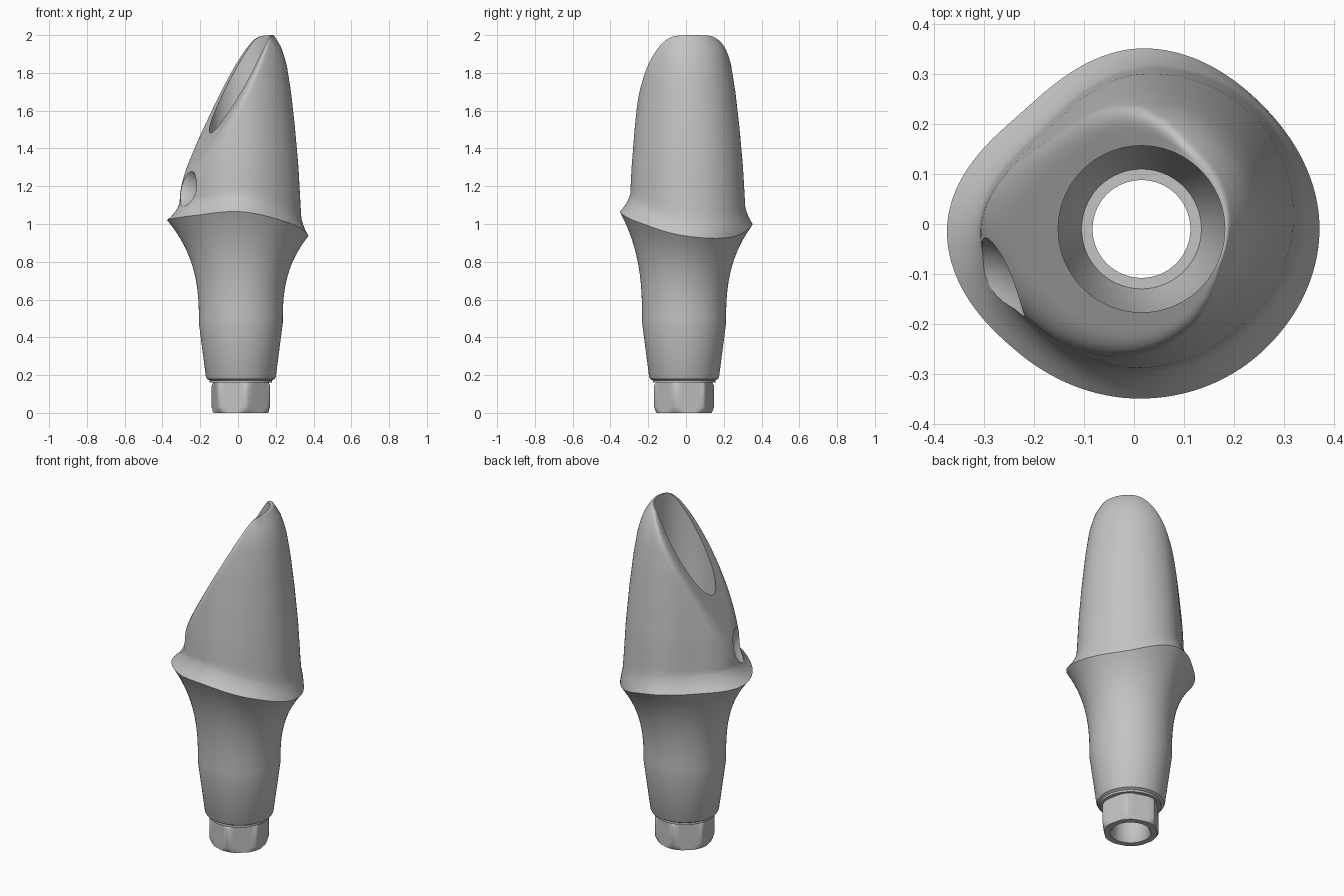
import bpy, bmesh, math

cube = bpy.data.objects.get("Cube")
if cube:
    bpy.data.objects.remove(cube, do_unlink=True)

SEGMENTS = 180
CX, CY = 0.015, -0.01          # axis of the screw channel
BORE, SEAT, HOLE = 0.167, 0.12, 0.098
SHOULDER = 0.095

metal = bpy.data.materials.new("satin_grey_metal")
metal.use_nodes = True
GREY = (0.55, 0.55, 0.55, 1)
metal.diffuse_color = GREY
metal.node_tree.nodes["Principled BSDF"].inputs["Base Color"].default_value = GREY

# Samples every 45 degrees, counter-clockwise from +x
MARGIN_RADIUS = [0.357, 0.347, 0.362, 0.335, 0.39, 0.35, 0.34, 0.345]
MARGIN_HEIGHT = [0.938, 0.93, 1.0, 1.015, 1.02, 1.045, 1.065, 1.01]
FOOT_RADIUS = [0.315, 0.33, 0.322, 0.283, 0.325, 0.293, 0.288, 0.287]
# Taper of the post by height
TAPER = [(1.0, 1.02), (1.1, 1), (1.3, 0.965), (1.5, 0.91), (1.7, 0.84),
         (1.85, 0.765), (1.93, 0.685), (1.97, 0.62), (2.0, 0.55)]


def around(samples, angle):
    """Smooth periodic interpolation of samples around the axis."""
    n = len(samples)
    u = angle / math.tau * n
    i = math.floor(u)
    t = u - i
    a, b, c, d = (samples[(i + k) % n] for k in (-1, 0, 1, 2))
    return b + 0.5 * t * (c - a + t * (2*a - 5*b + 4*c - d + t * (3*(b - c) + d - a)))


def taper(z):
    for (z0, f0), (z1, f1) in zip(TAPER, TAPER[1:]):
        if z <= z1:
            return f0 + (f1 - f0) * (z - z0) / (z1 - z0)
    return TAPER[-1][1]


def cap_height(r, angle):
    """Slanted cut blended into the flat top."""
    slope = 1.785 + r * (1.73 * math.cos(angle) + 0.51 * math.sin(angle))
    top = 2.005
    return 0.5 * (slope + top - math.sqrt((slope - top) ** 2 + 0.002))


def bezier(p, q, s, steps):
    pts = []
    for k in range(steps + 1):
        t = k / steps
        pts.append(tuple((1-t)**2 * a + 2*t*(1-t) * b + t*t * c
                         for a, b, c in zip(p, q, s)))
    return pts


def body_profile(angle):
    """Closed (radius, height) section of the body at one angle."""
    margin, zm = around(MARGIN_RADIUS, angle), around(MARGIN_HEIGHT, angle)
    foot = around(FOOT_RADIUS, angle)

    def wall(z):
        return max(foot * taper(z), BORE + 0.006)

    # Neck and flaring emergence profile
    pts = [(HOLE, 0.16), (0.165, 0.16), (0.165, 0.172), (0.18, 0.18), (0.185, 0.19)]
    pts += [(0.222, 0.475)]
    for k in range(1, 17):
        t = k / 16
        pts.append((0.222 + (margin - 0.222) * t ** 2.7, 0.475 + (zm - 0.475) * t))
    # Shoulder fillet up to the post
    zf = zm + SHOULDER
    pts += bezier((margin, zm), (wall(zf) + 0.012, zm + 0.045), (wall(zf), zf), 6)[1:]
    # Height where the post wall meets the cut
    low, high = zf, 2.0
    for _ in range(30):
        mid = (low + high) / 2
        if mid < cap_height(wall(mid), angle):
            low = mid
        else:
            high = mid
    rim = wall(low)
    soft = min(0.06, 0.5 * (rim - BORE))
    z_start = max(low - 1.5 * soft, zf + 0.005)
    for k in range(1, 19):
        z = zf + (z_start - zf) * k / 18
        pts.append((wall(z), z))
    # Rounded rim, cut face, screw channel
    inner = rim - soft
    pts += bezier(pts[-1], (rim, low), (inner, cap_height(inner, angle)), 8)[1:]
    for k in range(1, 7):
        r = inner + (BORE - inner) * k / 6
        pts.append((r, cap_height(r, angle)))
    pts += [(BORE, 0.6), (SEAT, 0.45), (HOLE, 0.45)]
    return pts


def hex_profile(angle):
    """Closed section of the six-sided connector."""
    turn = math.radians(12)   # middle of one flat
    off = (angle - turn + math.pi / 6) % (math.pi / 3) - math.pi / 6
    r = 0.142 / math.cos(off)
    r = min(r, 0.161)
    return [(HOLE + 0.012, 0), (min(r, 0.145), 0), (min(r, 0.152), 0.01), (r, 0.03),
            (r, 0.145), (min(r, 0.148), 0.165), (HOLE, 0.165), (HOLE, 0.02)]


def loft(name, profile):
    bm = bmesh.new()
    columns = []
    for s in range(SEGMENTS):
        a = math.tau * s / SEGMENTS
        columns.append([bm.verts.new((CX + r * math.cos(a), CY + r * math.sin(a), z))
                        for r, z in profile(a)])
    for s in range(SEGMENTS):
        c0, c1 = columns[s], columns[(s + 1) % SEGMENTS]
        for k in range(len(c0)):
            j = (k + 1) % len(c0)
            bm.faces.new((c0[k], c1[k], c1[j], c0[j]))
    bmesh.ops.recalc_face_normals(bm, faces=bm.faces)
    mesh = bpy.data.meshes.new(name)
    bm.to_mesh(mesh)
    bm.free()
    mesh.materials.append(metal)
    obj = bpy.data.objects.new(name, mesh)
    bpy.context.collection.objects.link(obj)
    return obj


def activate(obj):
    bpy.ops.object.select_all(action='DESELECT')
    obj.select_set(True)
    bpy.context.view_layer.objects.active = obj


body = loft("abutment_body", body_profile)
connector = loft("hex_connector", hex_profile)

# Shallow round dimple low on the post
a = math.radians(201)
bpy.ops.mesh.primitive_uv_sphere_add(
    segments=48, ring_count=24, radius=0.125,
    location=(CX + 0.378 * math.cos(a), CY + 0.378 * math.sin(a), 1.205))
cutter = bpy.context.object
cutter.name = "dimple_cutter"
cutter.hide_render = True
cutter.data.materials.append(metal)
activate(body)
cut = body.modifiers.new("dimple", 'BOOLEAN')
cut.operation = 'DIFFERENCE'
cut.solver = 'EXACT'
cut.object = cutter
bpy.ops.object.modifier_apply(modifier=cut.name)
bpy.data.objects.remove(cutter, do_unlink=True)

for obj in (body, connector):
    activate(obj)
    bpy.ops.object.shade_smooth_by_angle(angle=math.radians(32))
